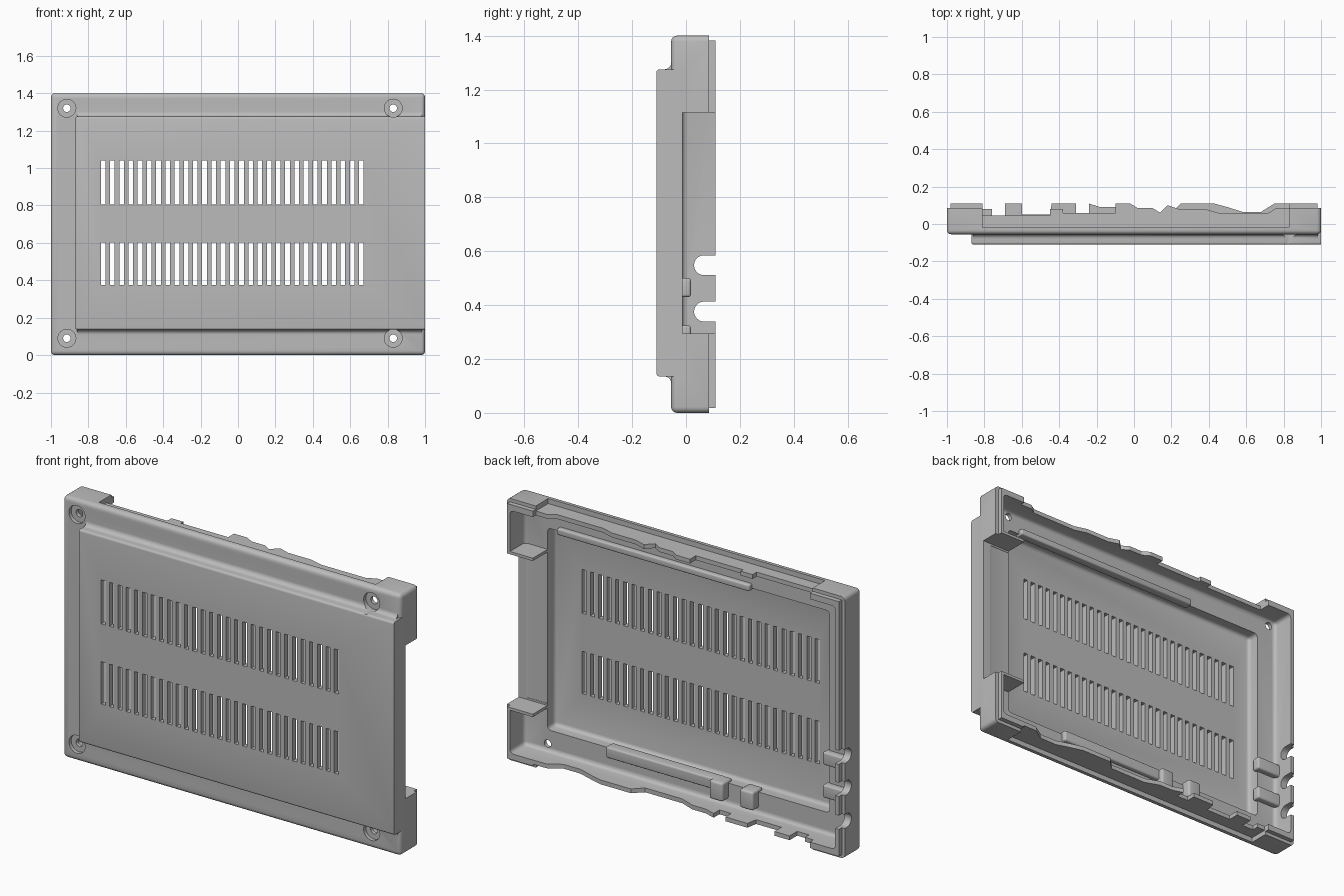
import bpy, bmesh, math
from mathutils import Vector, Matrix

cube = bpy.data.objects.get("Cube")
if cube:
    bpy.data.objects.remove(cube, do_unlink=True)

grey = bpy.data.materials.new("plain_grey")
grey.use_nodes = True
grey.diffuse_color = (0.5, 0.5, 0.5, 1)
grey.node_tree.nodes["Principled BSDF"].inputs["Base Color"].default_value = (0.5, 0.5, 0.5, 1)


def finish(bm, name):
    bmesh.ops.recalc_face_normals(bm, faces=bm.faces)
    mesh = bpy.data.meshes.new(name)
    bm.to_mesh(mesh)
    bm.free()
    mesh.materials.append(grey)
    ob = bpy.data.objects.new(name, mesh)
    bpy.context.collection.objects.link(ob)
    return ob


def add_box(bm, x, y, z):
    size = (x[1] - x[0], y[1] - y[0], z[1] - z[0])
    mid = (sum(x) / 2, sum(y) / 2, sum(z) / 2)
    bmesh.ops.create_cube(bm, size=1, matrix=Matrix.Translation(mid) @ Matrix.Diagonal((*size, 1)))


def box(name, x, y, z, bevel=0, rule=None):
    bm = bmesh.new()
    add_box(bm, x, y, z)
    if bevel:
        edges = [e for e in bm.edges if rule is None or rule((e.verts[0].co + e.verts[1].co) / 2)]
        bmesh.ops.bevel(bm, geom=edges, offset=bevel, segments=4, profile=0.5, affect='EDGES')
    return finish(bm, name)


def prism(name, points, axis, lo, hi):
    """Extrude a closed outline: (x, y) along z, or (y, z) along x."""
    bm = bmesh.new()
    place = (lambda a, b: (lo, a, b)) if axis == 'X' else (lambda a, b: (a, b, lo))
    face = bm.faces.new([bm.verts.new(place(a, b)) for a, b in points])
    grown = bmesh.ops.extrude_face_region(bm, geom=[face])["geom"]
    step = Vector((hi - lo, 0, 0)) if axis == 'X' else Vector((0, 0, hi - lo))
    bmesh.ops.translate(bm, verts=[v for v in grown if isinstance(v, bmesh.types.BMVert)], vec=step)
    return finish(bm, name)


def cylinder(name, centre, radius, length, axis):
    bm = bmesh.new()
    turn = Matrix.Rotation(math.pi / 2, 4, axis)
    bmesh.ops.create_cone(bm, cap_ends=True, segments=32, radius1=radius, radius2=radius,
                          depth=length, matrix=Matrix.Translation(centre) @ turn)
    return finish(bm, name)


def combine(tool, operation):
    mod = case.modifiers.new(tool.name, 'BOOLEAN')
    mod.operation = operation
    mod.solver = 'EXACT'
    mod.object = tool
    bpy.context.view_layer.objects.active = case
    bpy.ops.object.modifier_apply(modifier=mod.name)
    bpy.data.objects.remove(tool, do_unlink=True)


def add(tool):
    combine(tool, 'UNION')


def cut(tool):
    combine(tool, 'DIFFERENCE')


# Outer shell, rim lip and raised front panel
case = box("vented_case_cover", (-1, 1), (-0.055, 0.085), (0, 1.4), 0.022, lambda m: m.y < 0.05)
add(box("rim_lip", (-0.982, 0.982), (0.03, 0.11), (0.018, 1.382)))
add(box("front_panel", (-0.87, 1), (-0.11, 0), (0.135, 1.275), 0.012,
        lambda m: m.x < 0.9 and m.y < -0.02))

# Coves where the panel meets the flange
for edge, way in ((1.275, 1), (0.135, -1)):
    r = 0.025
    arc = [(-0.055 - r + r * math.sin(t), edge + way * (r - r * math.cos(t)))
           for t in [math.pi / 2 * i / 5 for i in range(6)]]
    add(prism("panel_cove", arc + [(-0.04, edge + way * r), (-0.04, edge - way * 0.02),
                                   (-0.055 - r, edge - way * 0.02)], 'X', -0.86, 0.985))

# Hollow interior: shallow tray, deeper panel recess, open right side
cut(box("tray_cavity", (-0.96, 0.965), (-0.015, 0.4), (0.05, 1.35), 0.02))
cut(box("panel_cavity", (-0.84, 0.83), (-0.08, 0.4), (0.165, 1.245), 0.02))
for z in (0.28, 1.105):
    add(box("corner_wall", (0.83, 0.982), (-0.03, 0.11), (z, z + 0.025)))
cut(box("side_opening", (0.8, 1.2), (-0.013, 0.4), (0.295, 1.115)))

# Rebates along the outside of the top and bottom walls
for z in ((1.373, 1.5), (-0.1, 0.027)):
    cut(box("rebate", (-0.81, 0.83), (-0.02, 0.4), z))

# Stepped edges of the two long walls
bottom_edge = [(-0.81, 0.08), (-0.76, 0.08), (-0.76, 0.045), (-0.69, 0.045), (-0.69, 0.109),
               (-0.6, 0.109), (-0.6, 0.05), (-0.45, 0.05), (-0.44, 0.109), (-0.31, 0.109),
               (-0.31, 0.06), (-0.24, 0.06), (-0.24, 0.109), (-0.18, 0.09), (-0.1, 0.09),
               (-0.02, 0.06), (0.2, 0.06), (0.25, 0.109), (0.43, 0.109), (0.5, 0.09),
               (0.58, 0.065), (0.68, 0.065), (0.75, 0.109), (0.83, 0.109)]
top_edge = [(-0.81, 0.045), (-0.45, 0.045), (-0.45, 0.08), (-0.38, 0.08), (-0.38, 0.06),
            (-0.1, 0.06), (-0.1, 0.109), (-0.02, 0.109), (0.02, 0.085), (0.1, 0.085),
            (0.14, 0.06), (0.18, 0.1), (0.24, 0.08), (0.38, 0.08), (0.45, 0.06),
            (0.72, 0.06), (0.76, 0.085), (0.83, 0.085)]
for edge, lo, hi in ((bottom_edge, -0.1, 0.1), (top_edge, 1.3, 1.5)):
    cut(prism("wall_edge", edge + [(0.83, 0.3), (-0.81, 0.3)], 'Z', lo, hi))

# Inner ridges and bosses
add(box("top_ridge", (-0.38, 0.76), (-0.04, 0.01), (1.235, 1.27), 0.008))
add(box("bottom_ridge", (-0.2, 0.47), (-0.05, 0.01), (0.12, 0.18), 0.01))
for x in (-0.2, -0.38):
    add(box("bottom_boss", (x - 0.04, x + 0.04), (-0.05, 0.035), (0.08, 0.18), 0.012))
for z in (0.465, 0.29):
    add(box("side_boss", (-0.97, -0.82), (-0.03, 0.018), (z - 0.035, z + 0.035), 0.01))

# Cable notches in the side wall
for z in (0.548, 0.376, 0.2):
    cut(cylinder("notch_round", (-1, 0.067, z), 0.037, 0.2, 'Y'))
    cut(box("notch_slot", (-1.1, -0.9), (0.067, 0.3), (z - 0.037, z + 0.037)))

# Counterbored screw holes
for x in (-0.915, 0.83):
    for z in (0.09, 1.32):
        cut(cylinder("counterbore", (x, -0.135, z), 0.048, 0.2, 'X'))
        cut(cylinder("screw_hole", (x, -0.05, z), 0.02, 0.2, 'X'))

# Two rows of vent slots
bm = bmesh.new()
for i in range(29):
    x = -0.721 + i * 0.0493
    for z in ((0.375, 0.602), (0.805, 1.04)):
        add_box(bm, (x - 0.0125, x + 0.0125), (-0.2, 0.05), z)
cut(finish(bm, "vent_slots"))

bpy.ops.object.select_all(action='DESELECT')
case.select_set(True)
bpy.context.view_layer.objects.active = case
bpy.ops.object.shade_smooth_by_angle(angle=math.radians(30))
